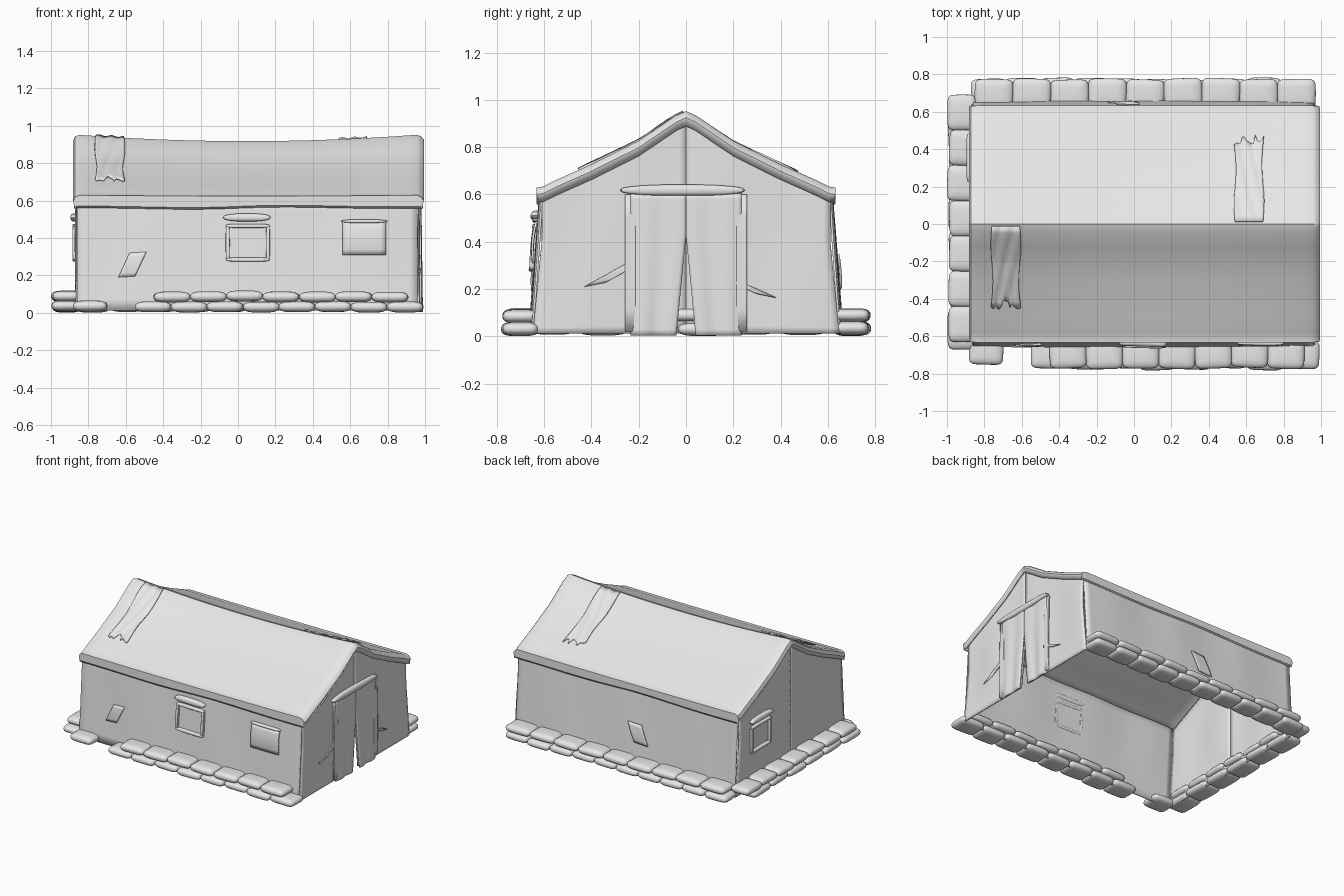
import bpy, bmesh, math, random

if "Cube" in bpy.data.objects:
    bpy.data.objects.remove(bpy.data.objects["Cube"])
random.seed(4)

canvas = bpy.data.materials.new("canvas grey")
canvas.diffuse_color = (0.8, 0.8, 0.8, 1)
canvas.use_nodes = True
canvas.node_tree.nodes["Principled BSDF"].inputs["Base Color"].default_value = canvas.diffuse_color


def finish(name, bm, thick=0, angle=40):
    if not thick:
        bmesh.ops.recalc_face_normals(bm, faces=bm.faces)
    me = bpy.data.meshes.new(name)
    bm.to_mesh(me)
    bm.free()
    me.materials.append(canvas)
    for p in me.polygons:
        p.use_smooth = True
    me.set_sharp_from_angle(angle=math.radians(angle))
    ob = bpy.data.objects.new(name, me)
    bpy.context.collection.objects.link(ob)
    if thick:
        m = ob.modifiers.new("cloth", 'SOLIDIFY')
        m.thickness, m.offset = thick, 0
    return ob


def steps(a, b, n):
    return [a + (b - a) * i / n for i in range(n + 1)]


def sheet(name, f, us, vs, thick=0.01):
    """Cloth surface f(u, v) sampled on a grid."""
    bm = bmesh.new()
    g = [[bm.verts.new(f(u, v)) for v in vs] for u in us]
    for i in range(len(us) - 1):
        for j in range(len(vs) - 1):
            bm.faces.new((g[i][j], g[i + 1][j], g[i + 1][j + 1], g[i][j + 1]))
    return finish(name, bm, thick)


def spow(v, e):
    return math.copysign(abs(v) ** e, v)


def pillow(bm, place, c, h, e=0.4, ev=0.75, nu=24, nv=10):
    """Soft rounded block, used for sandbags and rolled cloth."""
    rings = []
    for j in range(1, nv):
        t = math.pi * (j / nv - 0.5)
        r, z = spow(math.cos(t), ev), spow(math.sin(t), 0.8)
        rings.append([bm.verts.new(place(
            c[0] + h[0] * r * spow(math.cos(a), e),
            c[1] + h[1] * r * spow(math.sin(a), e),
            c[2] + h[2] * z)) for a in steps(0, math.tau, nu)[:-1]])
    for p, q in zip(rings, rings[1:]):
        for i in range(nu):
            k = (i + 1) % nu
            bm.faces.new((p[i], p[k], q[k], q[i]))
    bm.faces.new(rings[0][::-1])
    bm.faces.new(rings[-1])


# Shape rules: roof section with sagging ridge, flared side walls
SECTION = [(0, .948), (.04, .93), (.2, .822), (.4, .722), (.55, .655), (.61, .625)]


def roof_z(y, x):
    y = min(abs(y), .61)
    for (a, za), (b, zb) in zip(SECTION, SECTION[1:]):
        if y <= b:
            z = za + (zb - za) * (y - a) / (b - a)
            break
    t = (x - .05) / .93
    return z - .036 * max(0, 1 - t * t) * (1 - y / .7)


def wall_y(x, z):
    t = (x - .05) / .92
    low = 1 - z / .6
    return .612 + .038 * low + .012 * max(0, 1 - t * t) * low + .004 * math.sin(11 * x) * math.sin(3 * z)


def front(a, off, z):
    return (a, -wall_y(a, z) - off, z)


def back(a, off, z):
    return (a, wall_y(a, z) + off, z)


def end_x(z):
    return .958 + .008 * (1 - z / .9)


def right(a, off, z):
    return (end_x(z) + off, a, z)


def left(a, off, z):
    return (-.862 - off, a, z)


# Long side walls
xs = steps(-.862, .96, 40)
for name, place in (("front_wall", front), ("back_wall", back)):
    sheet(name, lambda x, z, p=place: p(x, 0, z), xs, steps(.012, .61, 10))


# Gable ends; the right one is split by the door slit
def slit(z):
    return .042 * max(0, 1 - z / .43)


def gable(place, s, open_):
    def f(u, v):
        z0 = v * .9
        inner = slit(z0) if open_ else 0
        edge = .61 + .038 * max(0, 1 - z0 / .6)
        y = s * (inner + u * (edge - inner))
        z = .012 + v * (roof_z(y, .96) - .032)
        fold = .006 * math.sin(v * math.pi) * math.sin(14 * y)
        return place(y, fold, z)
    return f


for s, side in ((-1, "front"), (1, "back")):
    sheet("right_gable_" + side, gable(right, s, True), steps(0, 1, 20), steps(0, 1, 24))
    sheet("left_gable_" + side, gable(left, s, False), steps(0, 1, 20), steps(0, 1, 12))
    # Hanging door curtain
    sheet("door_flap_" + side,
          lambda u, z, s=s: right(s * (slit(z) + u * (.235 - slit(z))),
                                  .013 + .005 * math.sin(u * 11) * (1 - z), z),
          steps(0, 1, 16), steps(.004, .605, 24))

# Roof with eave valance and turned-down ends
ends = [(-.866, .055), (-.876, .03), (-.868, .008)]
cols = ends + [(x, 0) for x in steps(-.845, .955, 36)] + [(.975, .008), (.988, .025), (.98, .058)]
half = [.64, .637, .628, .605, .58, .55, .47, .4, .3, .2, .12, .04, .015]
rows = [-y for y in half] + [0] + half[::-1]


def roof(col, y):
    x, drop = col
    low = .565 + .008 * math.sin(5 * x + (2 if y > 0 else 0)) * (1 - abs(x))
    a = abs(y)
    if a > .636:
        return (x, math.copysign(.628, y), low)
    if a > .63:
        return (x, math.copysign(.636, y), .598)
    return (x, y, max(low, roof_z(y, x) - drop))


sheet("roof", roof, cols, rows, .012)

# Torn patches laid across the roof
for name, s, x0, x1, length in (("front_roof_patch", -1, -.76, -.61, .46),
                                ("back_roof_patch", 1, .54, .69, .48)):
    n = 14
    jag = [length - random.uniform(0, .06) for _ in range(n + 1)]

    def patch(i, v, s=s, x0=x0, x1=x1, jag=jag):
        x = x0 + (x1 - x0) * i / n + .012 * math.sin(v * 7) * (i / n - .5)
        y = s * (.012 + v * (jag[i] - .012))
        return (x, y, roof_z(y, x) + .014 + .004 * math.sin(v * 9 + i))
    sheet(name, patch, range(n + 1), steps(0, 1, 12), .008)


# Panels and rolled cloth fixed to a wall
def panel(name, place, a0, a1, z0, z1, off=.012, skew=0, bulge=.004):
    return sheet(name, lambda a, t: place(a + skew * t, off + bulge * math.sin(t * math.pi),
                                          z0 + (z1 - z0) * t + skew * (a - a0)),
                 steps(a0, a1, 8), steps(0, 1, 6), .01)


def roll(name, place, a0, a1, z, r=.022, depth=.022):
    bm = bmesh.new()
    pillow(bm, place, ((a0 + a1) / 2, .012, z), ((a1 - a0) / 2, depth, r), .35, .9)
    finish(name, bm)


def window(name, place, a0, a1, z0, z1):
    w = .022
    bm = bmesh.new()
    for c, h in ((((a0 + a1) / 2, z0), ((a1 - a0) / 2 + w / 2, w / 2)),
                 ((a0, (z0 + z1) / 2), (w / 2, (z1 - z0) / 2 + w / 2)),
                 ((a1, (z0 + z1) / 2), (w / 2, (z1 - z0) / 2 + w / 2)),
                 (((a0 + a1) / 2, z1), ((a1 - a0) / 2 + w / 2, w / 2))):
        pillow(bm, place, (c[0], .008, c[1]), (h[0], .016, h[1]), .3, .4)
    finish(name + "_frame", bm)
    roll(name + "_rolled_flap", place, a0 - .025, a1 + .015, z1 + .045)


window("front_window", front, -.055, .16, .285, .465)
window("left_window", left, .25, .47, .285, .465)
panel("front_closed_flap", front, .56, .79, .31, .485, .01, 0, .01)
roll("front_closed_flap_bar", front, .55, .80, .49, .01, .014)
roll("door_header", right, -.28, .25, .618, .024, .022)
for s, side in ((-1, "front"), (1, "back")):
    panel("door_jamb_" + side, right, s * .235 - .022, s * .235 + .022, .02, .6, .009)

# Mended patches on the walls
panel("front_patch", front, -.64, -.55, .19, .32, .008, .06)
panel("back_patch", back, -.14, -.03, .2, .34, .01, .06)
panel("right_patch_a", right, -.43, -.34, .21, .32, .008, .2)
panel("right_patch_b", right, .3, .38, .18, .27, .008, -.2)


# Two courses of sandbags along three sides
def bags(name, start, end, n, z, across, along_x=True):
    bm = bmesh.new()
    step = (end - start) / n
    for i in range(n):
        c = start + step * (i + .5)
        o = across + random.uniform(-.006, .006)
        dz = random.uniform(0, .008)
        tilt = random.uniform(-.04, .04)
        base = (c, o) if along_x else (o, c)

        def place(a, b, h, base=base, tilt=tilt):
            return (base[0] + a - b * tilt, base[1] + b + a * tilt, h)
        size = (step * .51, .077) if along_x else (.077, step * .51)
        pillow(bm, place, (0, 0, z + dz), (*size, .03), .35, .6)
    finish(name, bm, 0, 60)


LOW, HIGH = .03, .082
bags("back_bags_lower", -.87, .97, 10, LOW, .7)
bags("back_bags_upper", -.85, .97, 9, HIGH, .7)
bags("front_bags_lower", -.55, .99, 8, LOW, -.7)
bags("front_bags_upper", -.45, .91, 7, HIGH, -.695)
bags("front_corner_bag", -.88, -.7, 1, LOW, -.672)
bags("left_bags_lower", -.67, .6, 6, LOW, -.915, False)
bags("left_bags_upper", -.63, .69, 7, HIGH, -.917, False)
